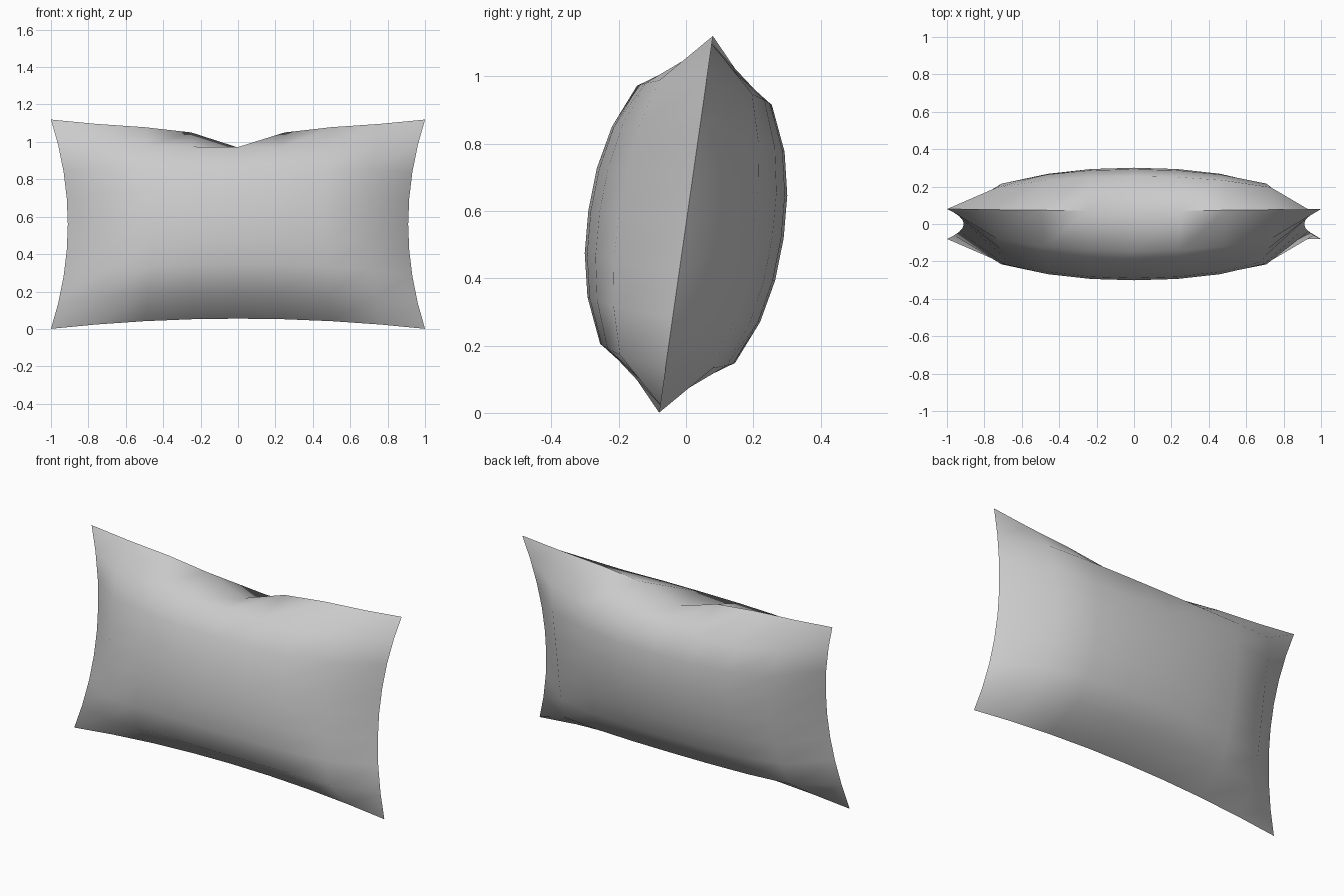
import bpy, bmesh, math
from mathutils import Matrix

if "Cube" in bpy.data.objects:
    bpy.data.objects.remove(bpy.data.objects["Cube"])

# Grid stops from the middle to the seam, and how puffed the cloth is at each
STOPS = [0, 0.25, 0.5, 0.76, 1]
PUFF = [1, 0.975, 0.885, 0.69, 0]
DENT = {0: 0.096, 1: 0.018}  # chop in the top seam, by column from the centre
N = 4


def stop(i):
    return math.copysign(STOPS[abs(i)], i)


def point(i, j, side):
    s, t = stop(i), stop(j)
    x = s * (0.91 + 0.09 * t * t)      # side seams bow inward
    z = t * (0.51 + 0.055 * s * s)     # top and bottom seams bow inward
    if j == N:
        z -= DENT.get(abs(i), 0)
    y = side * 0.293 * PUFF[abs(i)] * PUFF[abs(j)]
    return x, y, z


# Front and back cloth panels sharing one seam
bm = bmesh.new()
span = range(-N, N + 1)
for side in (-1, 1):
    grid = {(i, j): bm.verts.new(point(i, j, side)) for i in span for j in span}
    for i in range(-N, N):
        for j in range(-N, N):
            quad = [grid[i, j], grid[i + 1, j], grid[i + 1, j + 1], grid[i, j + 1]]
            bm.faces.new(quad if side < 0 else quad[::-1])
bmesh.ops.remove_doubles(bm, verts=bm.verts, dist=0.0005)

# Lean the cushion back and stand it on the ground
lean = Matrix.Rotation(-math.atan2(0.16, 1.12), 4, 'X')
bmesh.ops.transform(bm, matrix=Matrix.Translation((0, 0, 0.56)) @ lean, verts=bm.verts)

mesh = bpy.data.meshes.new("cushion")
bm.to_mesh(mesh)
bm.free()
cushion = bpy.data.objects.new("cushion", mesh)
bpy.context.collection.objects.link(cushion)
bpy.context.view_layer.objects.active = cushion
cushion.select_set(True)
bpy.ops.object.shade_smooth_by_angle(angle=math.radians(60))
